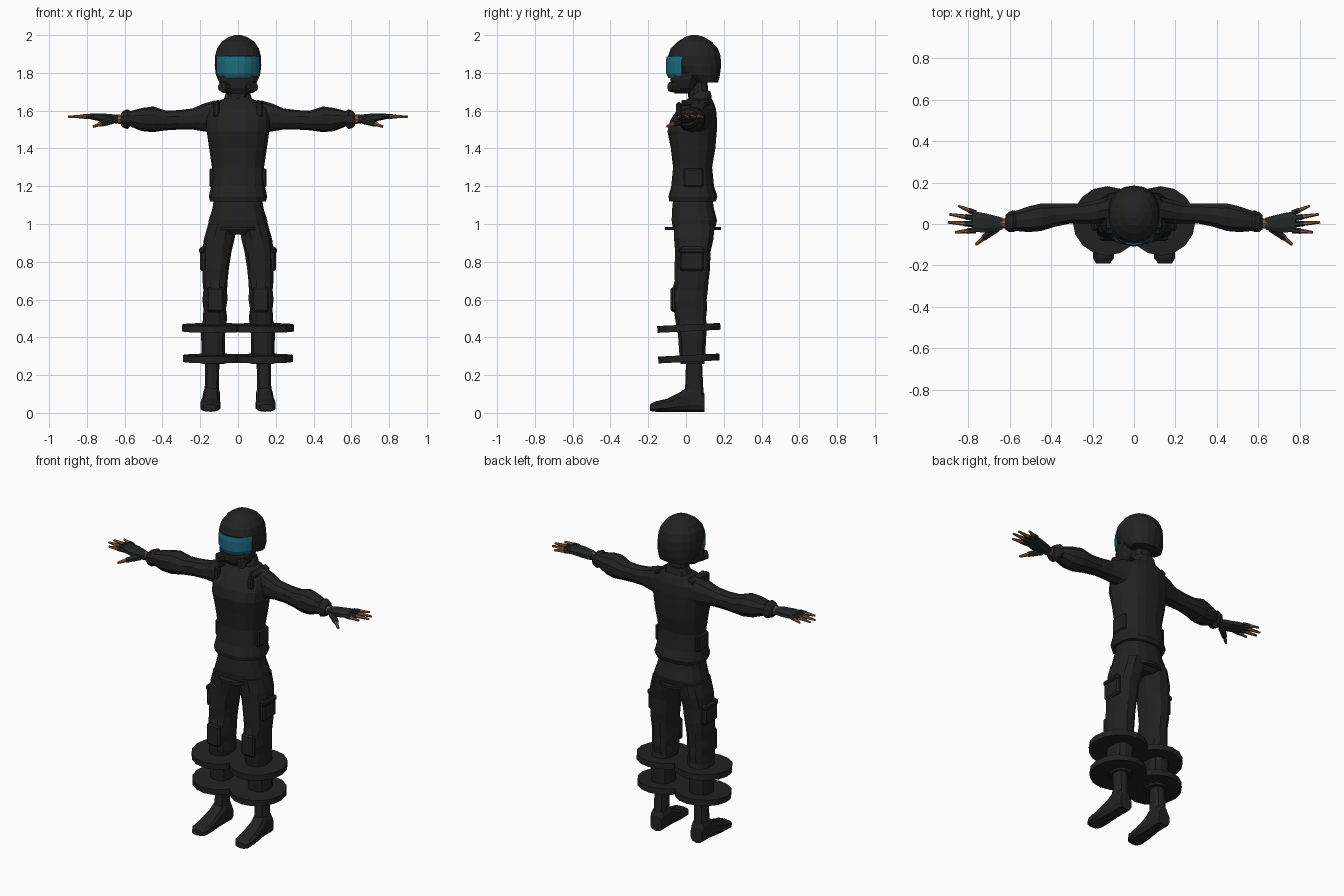
import bpy, bmesh, math
from mathutils import Vector, Matrix

if "Cube" in bpy.data.objects:
    bpy.data.objects.remove(bpy.data.objects["Cube"])


def material(name, colour):
    m = bpy.data.materials.new(name)
    m.diffuse_color = (*colour, 1)
    m.use_nodes = True
    node = next(n for n in m.node_tree.nodes if n.type == 'BSDF_PRINCIPLED')
    node.inputs["Base Color"].default_value = (*colour, 1)
    node.inputs["Roughness"].default_value = 0.8
    return m


CLOTH = material("black cloth", (.016, .016, .016))
GLOVE = material("glove charcoal", (.018, .02, .02))
SKIN = material("tan skin", (.23, .105, .05))
VISOR = material("teal visor", (.012, .15, .21))
SIDES = (("left_", 1), ("right_", -1))


def finish(bm, name, mat):
    bmesh.ops.recalc_face_normals(bm, faces=bm.faces)
    mesh = bpy.data.meshes.new(name)
    bm.to_mesh(mesh)
    bm.free()
    mesh.materials.append(mat)
    ob = bpy.data.objects.new(name, mesh)
    bpy.context.collection.objects.link(ob)
    return ob


def loft(name, rows, mat, axis='z', s=1, n=12, power=2.5):
    """Skin rounded sections; each row is (station, a min, a max, b min, b max)."""
    bm = bmesh.new()
    rings = []
    for t, a0, a1, b0, b1 in rows:
        ring = []
        for i in range(n):
            ang = 2 * math.pi * (i + .5) / n
            c, d = math.cos(ang), math.sin(ang)
            a = (a0 + a1) / 2 + (a1 - a0) / 2 * math.copysign(abs(c) ** (2 / power), c)
            b = (b0 + b1) / 2 + (b1 - b0) / 2 * math.copysign(abs(d) ** (2 / power), d)
            x, y, z = {'z': (a, b, t), 'x': (t, a, b), 'y': (a, t, b)}[axis]
            ring.append(bm.verts.new((x * s, y, z)))
        rings.append(ring)
    for lo, hi in zip(rings, rings[1:]):
        for i in range(n):
            j = (i + 1) % n
            bm.faces.new((lo[i], lo[j], hi[j], hi[i]))
    bm.faces.new(rings[0])
    bm.faces.new(rings[-1])
    return finish(bm, name, mat)


def sym(rows):
    """Expand (z, half width, y min, y max) to full loft rows."""
    return [(z, -w, w, y0, y1) for z, w, y0, y1 in rows]


def block(name, centre, size, mat=CLOTH, turn=0):
    bm = bmesh.new()
    bmesh.ops.create_cube(bm, size=1)
    bmesh.ops.scale(bm, vec=size, verts=bm.verts)
    bmesh.ops.bevel(bm, geom=bm.edges[:], offset=min(size) * .3, segments=1, affect='EDGES')
    bmesh.ops.transform(bm, matrix=Matrix.Translation(centre) @ Matrix.Rotation(turn, 4, 'Y'), verts=bm.verts)
    return finish(bm, name, mat)


def rod(name, start, end, r0, r1, mat, n=6):
    start, end = Vector(start), Vector(end)
    line = end - start
    bm = bmesh.new()
    bmesh.ops.create_cone(bm, cap_ends=True, segments=n, radius1=r0, radius2=r1, depth=line.length)
    turn = Vector((0, 0, 1)).rotation_difference(line).to_matrix().to_4x4()
    bmesh.ops.transform(bm, matrix=Matrix.Translation((start + end) / 2) @ turn, verts=bm.verts)
    return finish(bm, name, mat)


# Head: helmet shell, face mask, filters, visor
loft("helmet", sym([(1.75, .1, .045, .17), (1.79, .119, -.03, .18), (1.84, .125, -.075, .186),
                    (1.89, .123, -.095, .183), (1.93, .112, -.08, .168), (1.965, .087, -.045, .137),
                    (1.99, .05, -.005, .095), (2, .015, .03, .06)]), CLOTH, n=18, power=2.2)
loft("face_mask", sym([(1.69, .06, -.06, .02), (1.72, .09, -.08, .05), (1.765, .108, -.086, .08),
                       (1.8, .11, -.075, .1)]), CLOTH, n=12)
for side, s in SIDES:
    rod(side + "mask_filter", (s * .06, -.045, 1.725), (s * .085, -.085, 1.725), .034, .026, CLOTH, 8)
loft("neck", sym([(1.6, .06, .02, .13), (1.78, .055, .0, .11)]), CLOTH, n=10)

bm = bmesh.new()
bands = []
for z, wide, deep in ((1.772, .115, .135), (1.8, .127, .148), (1.86, .128, .149), (1.887, .125, .144)):
    angles = [math.radians(a) for a in range(-64, 65, 16)]
    bands.append([bm.verts.new((wide * math.sin(a), .042 - deep * math.cos(a), z)) for a in angles])
for lo, hi in zip(bands, bands[1:]):
    for i in range(len(lo) - 1):
        bm.faces.new((lo[i], lo[i + 1], hi[i + 1], hi[i]))
visor = finish(bm, "visor", VISOR)
visor.modifiers.new("thickness", 'SOLIDIFY').thickness = .008

# Jacket and collar
loft("jacket", sym([(1.12, .15, -.09, .16), (1.145, .157, -.095, .168), (1.2, .145, -.08, .15),
                    (1.3, .14, -.07, .14), (1.4, .155, -.082, .157), (1.49, .168, -.1, .165),
                    (1.55, .172, -.085, .166), (1.61, .16, -.045, .16), (1.65, .11, -.01, .145),
                    (1.665, .07, .01, .135)]), CLOTH, n=16)
loft("collar", sym([(1.64, .085, .0, .14), (1.68, .07, .02, .136), (1.705, .062, .045, .13)]), CLOTH)

# Trousers: hips and a thin flat plate through them
loft("hips", sym([(.945, .1, -.05, .13), (.97, .165, -.07, .155), (1.02, .157, -.078, .166),
                  (1.08, .138, -.075, .15), (1.13, .13, -.07, .142)]), CLOTH, n=16)
plate = rod("hip_plate", (0, 0, -.008), (0, 0, .008), 1, 1, CLOTH, 16)
plate.scale = (.125, .147, 1)
plate.location = (0, .037, .975)

LEG = [(.26, .07, .19, -.03, .1), (.31, .068, .195, -.037, .104), (.42, .066, .197, -.045, .11),
       (.47, .062, .19, -.055, .112), (.5, .055, .187, -.06, .108), (.55, .062, .185, -.068, .114),
       (.6, .054, .19, -.078, .112), (.65, .056, .185, -.076, .118), (.7, .053, .19, -.062, .122),
       (.76, .047, .19, -.064, .13), (.85, .033, .192, -.06, .132), (.92, .016, .183, -.066, .148),
       (1, .003, .16, -.068, .155)]
ARM = [(.12, .01, .135, 1.48, 1.655), (.18, .0, .12, 1.49, 1.638), (.24, .0, .104, 1.5, 1.612),
       (.31, .0, .1, 1.5, 1.603), (.38, -.015, .102, 1.496, 1.6), (.45, -.037, .102, 1.486, 1.622),
       (.51, -.042, .088, 1.492, 1.614), (.57, -.036, .066, 1.516, 1.598),
       (.585, -.042, .068, 1.503, 1.608), (.605, -.04, .06, 1.508, 1.6), (.62, -.03, .045, 1.52, 1.585)]
PALM = [(.635, -.028, .032, 1.533, 1.577), (.67, -.04, .042, 1.532, 1.583),
        (.72, -.045, .055, 1.54, 1.587), (.78, -.04, .065, 1.553, 1.587)]
FOOT = [(-.19, .115, .185, .01, .045), (-.165, .095, .2, .006, .06), (-.1, .092, .2, .006, .075),
        (-.03, .097, .19, .006, .11), (.02, .095, .185, .006, .15), (.08, .095, .185, .006, .14),
        (.098, .1, .18, .006, .1)]
FINGERS = [(-.03, -.04, .865), (-.002, .008, .9), (.027, .047, .893), (.052, .088, .85)]

for side, s in SIDES:
    # Leg, boot and the paired round collars
    loft(side + "trouser_leg", LEG, CLOTH, s=s)
    loft(side + "ankle", [(.05, .097, .182, .0, .095), (.12, .1, .178, -.005, .092),
                          (.27, .097, .175, .0, .085)], CLOTH, s=s, n=10)
    loft(side + "foot", FOOT, CLOTH, 'y', s, n=10, power=3)
    for level, z, r in (("upper", .45, .167), ("lower", .288, .162)):
        disc = rod(side + level + "_leg_disc", (0, 0, -.018), (0, 0, .018), r, r, CLOTH, 16)
        disc.location = (s * .13, .015, z)
        disc.rotation_euler.x = .05
    block(side + "knee_pad", (s * .12, -.066, .6), (.09, .03, .13))
    block(side + "thigh_pouch", (s * .183, .032, .815), (.035, .125, .13))
    block(side + "thigh_pouch_flap", (s * .189, .032, .86), (.035, .132, .035))

    # Jacket details
    block(side + "waist_pocket", (s * .138, .04, 1.245), (.026, .105, .1))
    block(side + "shoulder_strap", (s * .115, .05, 1.642), (.04, .15, .02), turn=s * .5)
    block(side + "chest_strap", (s * .115, -.037, 1.605), (.034, .03, .08))

    # Arm and fingerless glove
    loft(side + "sleeve", ARM, CLOTH, 'x', s, n=10, power=2.3)
    rod(side + "wrist", (s * .6, .004, 1.553), (s * .65, .002, 1.556), .026, .023, SKIN, 8)
    loft(side + "glove_palm", PALM, GLOVE, 'x', s, n=8)
    for i, (y0, y1, reach) in enumerate(FINGERS):
        root = Vector((s * .765, y0, 1.57))
        tip = Vector((s * reach, y1, 1.568))
        mid = root.lerp(tip, .4)
        rod(f"{side}finger_sleeve_{i + 1}", root, mid, .015, .0135, GLOVE)
        rod(f"{side}finger_tip_{i + 1}", mid, tip, .0115, .006, SKIN)
    rod(side + "thumb_sleeve", (s * .665, -.02, 1.55), (s * .728, -.068, 1.53), .022, .016, GLOVE)
    rod(side + "thumb_tip", (s * .725, -.066, 1.531), (s * .765, -.1, 1.516), .013, .007, SKIN)
